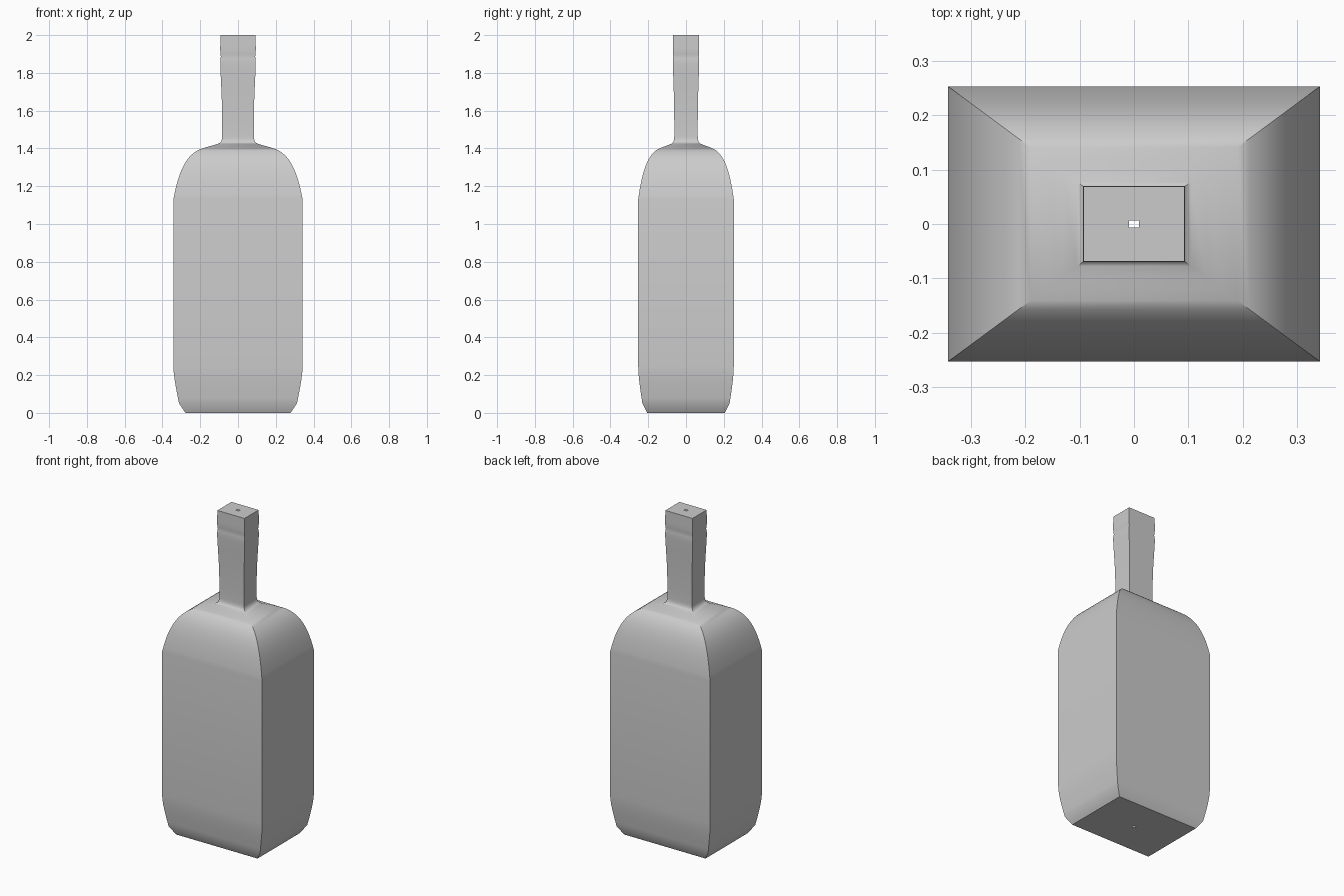
import bpy, bmesh, math

cube = bpy.data.objects.get("Cube")
if cube:
    bpy.data.objects.remove(cube)

DEPTH = 0.74      # depth of the bottle relative to its width
HOLE = 0.009      # tiny opening at the centre of both ends


def bezier(p0, p1, p2, p3, steps):
    """Points on a cubic curve, without the first one."""
    pts = []
    for i in range(1, steps + 1):
        t = i / steps
        w = ((1 - t) ** 3, 3 * t * (1 - t) ** 2, 3 * t * t * (1 - t), t ** 3)
        pts.append(tuple(sum(k * p[a] for k, p in zip(w, (p0, p1, p2, p3))) for a in (0, 1)))
    return pts


# Half-width and height up the bottle
profile = [(HOLE, 0), (0.278, 0), (0.312, 0.05)]
profile += bezier((0.312, 0.05), (0.322, 0.1), (0.342, 0.19), (0.342, 0.25), 6)     # foot
profile += [(0.342, 1.13)]
profile += bezier((0.342, 1.13), (0.32, 1.25), (0.285, 1.37), (0.19, 1.4), 12)      # shoulder
profile += bezier((0.19, 1.4), (0.16, 1.41), (0.13, 1.416), (0.105, 1.425), 3)
profile += bezier((0.105, 1.425), (0.09, 1.432), (0.085, 1.44), (0.084, 1.465), 5)  # neck base
profile += bezier((0.084, 1.465), (0.083, 1.65), (0.088, 1.7), (0.093, 1.82), 8)    # neck
profile += bezier((0.093, 1.82), (0.095, 1.86), (0.094, 1.87), (0.091, 1.885), 4)   # groove
profile += bezier((0.091, 1.885), (0.092, 1.9), (0.095, 1.91), (0.094, 1.94), 4)    # lip
profile += [(0.093, 2.0), (HOLE, 2.0)]

# Four-sided loft through the profile
bm = bmesh.new()
corners = ((-1, -1), (1, -1), (1, 1), (-1, 1))
rings = [[bm.verts.new((sx * r, sy * r * DEPTH, z)) for sx, sy in corners]
         for r, z in profile]
for low, high in zip(rings, rings[1:]):
    for i in range(4):
        j = (i + 1) % 4
        bm.faces.new((low[i], low[j], high[j], high[i]))
mesh = bpy.data.meshes.new("bottle")
bm.to_mesh(mesh)
bm.free()
bottle = bpy.data.objects.new("bottle", mesh)
bpy.context.collection.objects.link(bottle)

# Plain grey
grey = bpy.data.materials.new("light grey")
grey.use_nodes = True
colour = (0.6, 0.6, 0.6, 1)
grey.diffuse_color = colour
grey.node_tree.nodes["Principled BSDF"].inputs["Base Color"].default_value = colour
mesh.materials.append(grey)

# Smooth along the profile, sharp at the corners
bpy.context.view_layer.objects.active = bottle
bottle.select_set(True)
bpy.ops.object.shade_smooth_by_angle(angle=math.radians(30))
